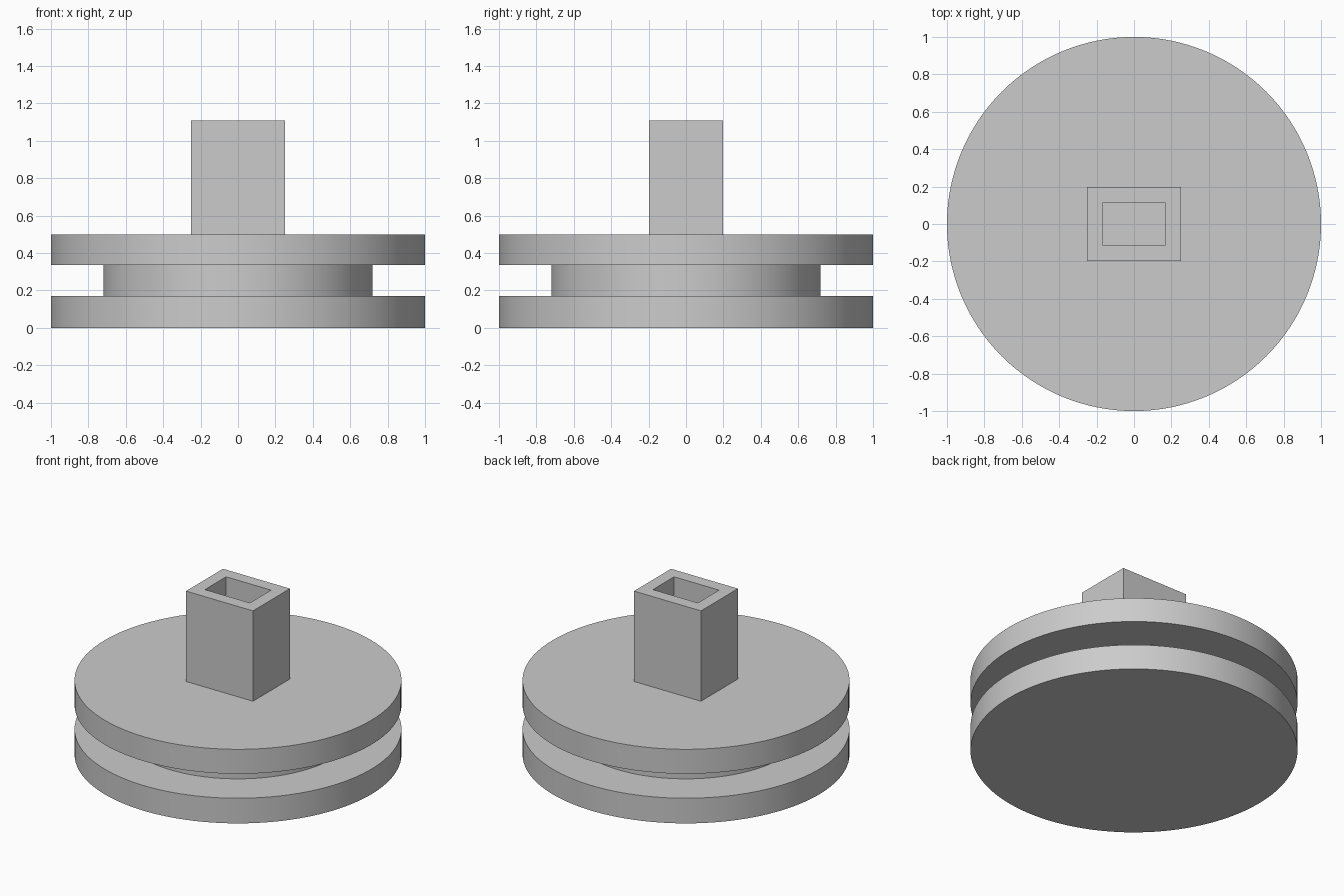
import bpy
import bmesh

if "Cube" in bpy.data.objects:
    bpy.data.objects.remove(bpy.data.objects["Cube"])

grey = bpy.data.materials.new("grey")
grey.diffuse_color = (0.6, 0.6, 0.6, 1)
grey.use_nodes = True
grey.node_tree.nodes["Principled BSDF"].inputs["Base Color"].default_value = grey.diffuse_color


def disc(name, radius, z0, z1):
    bpy.ops.mesh.primitive_cylinder_add(vertices=128, radius=radius, depth=z1 - z0,
                                        location=(0, 0, (z0 + z1) / 2))
    ob = bpy.context.object
    ob.name = name
    ob.data.materials.append(grey)
    bpy.ops.object.shade_smooth_by_angle()


# Spool: two flanges joined by a narrower hub
disc("lower_flange", 1.0, 0.0, 0.17)
disc("hub", 0.72, 0.17, 0.335)
disc("upper_flange", 1.0, 0.335, 0.5)

# Hollow rectangular socket: outer wall, rim, inner wall (open onto the flange)
bm = bmesh.new()
rings = []
for hx, hy, z in [(0.25, 0.197, 0.5), (0.25, 0.197, 1.11),
                  (0.168, 0.113, 1.11), (0.168, 0.113, 0.5)]:
    rings.append([bm.verts.new((sx * hx, sy * hy, z))
                  for sx, sy in [(-1, -1), (1, -1), (1, 1), (-1, 1)]])
for k in range(4):
    a, b = rings[k], rings[(k + 1) % 4]
    for i in range(4):
        j = (i + 1) % 4
        bm.faces.new((a[i], a[j], b[j], b[i]))
bmesh.ops.recalc_face_normals(bm, faces=bm.faces)
mesh = bpy.data.meshes.new("square_socket")
bm.to_mesh(mesh)
bm.free()
mesh.materials.append(grey)
bpy.context.collection.objects.link(bpy.data.objects.new("square_socket", mesh))
